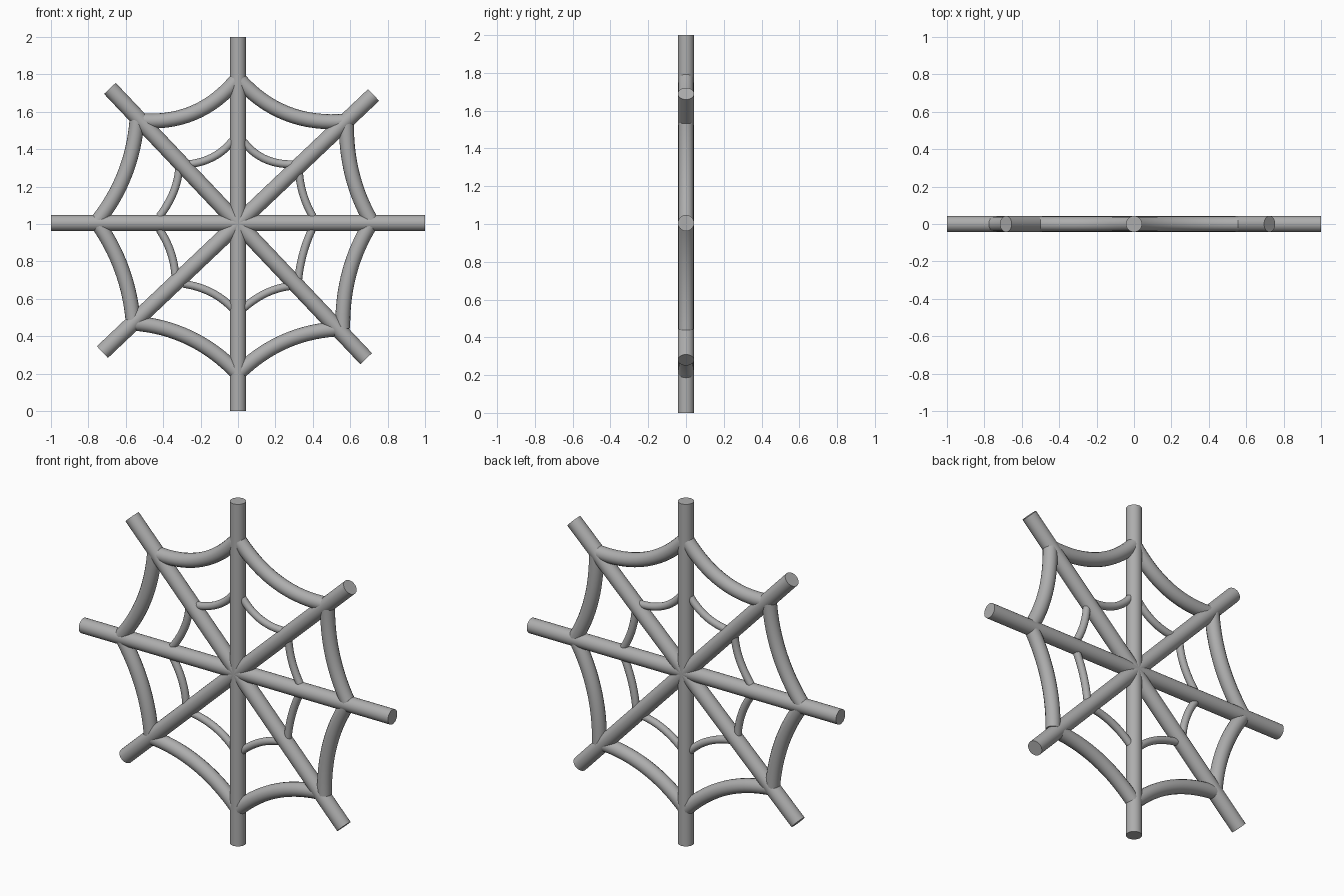
import bpy
import math
from mathutils import Vector

cube = bpy.data.objects.get("Cube")
if cube:
    bpy.data.objects.remove(cube, do_unlink=True)

grey = bpy.data.materials.new("thread grey")
grey.use_nodes = True
colour = (0.42, 0.42, 0.42, 1)
grey.diffuse_color = colour
grey.node_tree.nodes["Principled BSDF"].inputs["Base Color"].default_value = colour


def finish(obj, name):
    obj.name = name
    obj.data.materials.clear()
    obj.data.materials.append(grey)
    bpy.ops.object.select_all(action='DESELECT')
    obj.select_set(True)
    bpy.context.view_layer.objects.active = obj
    bpy.ops.object.shade_smooth_by_angle(angle=math.radians(40))


def rod(name, a, b, radius):
    """Straight capped cylinder between two (x, z) points."""
    a, b = Vector((a[0], 0, a[1])), Vector((b[0], 0, b[1]))
    d = b - a
    bpy.ops.mesh.primitive_cylinder_add(
        vertices=32, radius=radius, depth=d.length, location=(a + b) / 2,
        rotation=d.to_track_quat('Z', 'Y').to_euler())
    finish(bpy.context.object, name)


def thread(name, a, mid, b, radius):
    """Round strand sagging through mid, with capped ends."""
    a, mid, b = Vector(a), Vector(mid), Vector(b)
    ctrl = 2 * mid - (a + b) / 2
    steps = 16
    curve = bpy.data.curves.new(name, 'CURVE')
    curve.dimensions = '3D'
    curve.bevel_depth = radius
    curve.bevel_resolution = 6
    curve.use_fill_caps = True
    spline = curve.splines.new('POLY')
    spline.points.add(steps)
    for i, p in enumerate(spline.points):
        t = i / steps
        q = a * (1 - t) ** 2 + ctrl * 2 * t * (1 - t) + b * t * t
        p.co = (q.x, 0, q.y, 1)
    obj = bpy.data.objects.new(name, curve)
    bpy.context.collection.objects.link(obj)
    bpy.ops.object.select_all(action='DESELECT')
    obj.select_set(True)
    bpy.context.view_layer.objects.active = obj
    bpy.ops.object.convert(target='MESH')
    finish(bpy.context.object, name)


# Spokes
rod("vertical_spoke", (0, 0), (0, 2), 0.043)
rod("horizontal_spoke", (-1, 1.005), (1, 1.005), 0.043)
rod("falling_spoke", (-0.685, 1.725), (0.685, 0.28), 0.043)
rod("rising_spoke", (-0.725, 0.315), (0.725, 1.69), 0.043)

# Outer ring: knots on the spokes, each strand sagging toward the hub
hub = Vector((0, 1))
knots = [(0, 1.78), (0.58, 1.55), (0.715, 1.01), (0.56, 0.44),
         (0, 0.2), (-0.56, 0.47), (-0.755, 1.01), (-0.54, 1.555)]
sags = [0.08, 0.04, 0.045, 0.06, 0.06, 0.04, 0.045, 0.08]
for i, sag in enumerate(sags):
    a, b = Vector(knots[i]), Vector(knots[(i + 1) % len(knots)])
    centre = (a + b) / 2
    thread(f"outer_thread_{i + 1}", a, centre + (hub - centre).normalized() * sag, b, 0.04)

# Inner ring: thinner strands ending at the sides of the spokes
inner = [
    ((0.03, 1.44), (0.15, 1.345), (0.31, 1.32)),
    ((0.325, 1.31), (0.345, 1.17), (0.40, 1.04)),
    ((0.395, 0.97), (0.345, 0.83), (0.32, 0.68)),
    ((0.30, 0.67), (0.16, 0.635), (0.03, 0.55)),
    ((-0.03, 0.55), (-0.145, 0.635), (-0.29, 0.68)),
    ((-0.335, 0.72), (-0.36, 0.85), (-0.42, 0.97)),
    ((-0.42, 1.04), (-0.345, 1.17), (-0.315, 1.30)),
    ((-0.26, 1.32), (-0.13, 1.36), (-0.03, 1.445)),
]
for i, (a, mid, b) in enumerate(inner):
    thread(f"inner_thread_{i + 1}", a, mid, b, 0.021)
